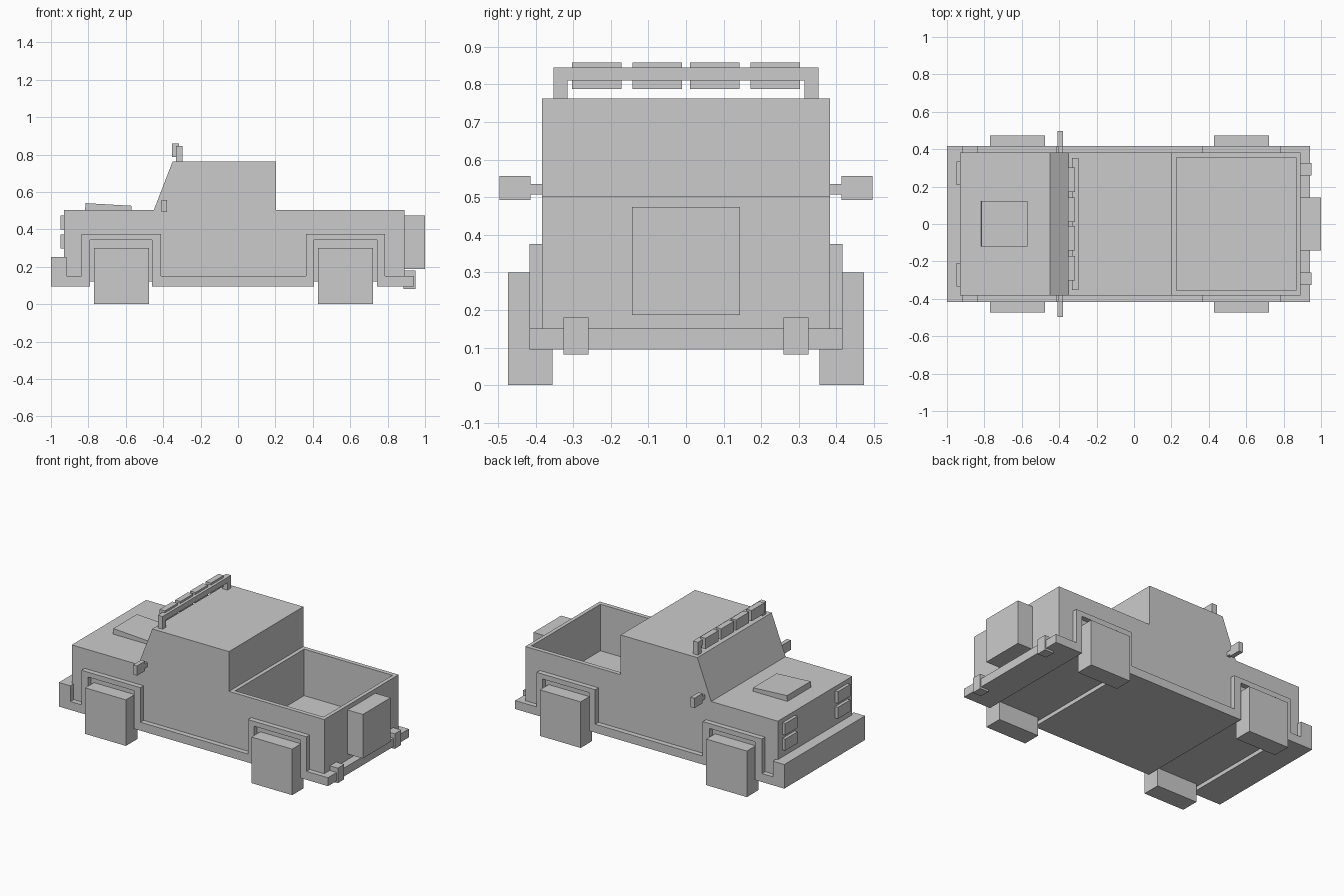
import bpy, bmesh

if "Cube" in bpy.data.objects:
    bpy.data.objects.remove(bpy.data.objects["Cube"])


def prism(name, profile, y0, y1):
    """Extrude an (x, z) profile from y0 to y1."""
    bm = bmesh.new()
    face = bm.faces.new([bm.verts.new((x, y0, z)) for x, z in profile])
    ext = bmesh.ops.extrude_face_region(bm, geom=[face])
    verts = [g for g in ext["geom"] if isinstance(g, bmesh.types.BMVert)]
    bmesh.ops.translate(bm, verts=verts, vec=(0, y1 - y0, 0))
    bmesh.ops.recalc_face_normals(bm, faces=bm.faces)
    mesh = bpy.data.meshes.new(name)
    bm.to_mesh(mesh)
    bm.free()
    obj = bpy.data.objects.new(name, mesh)
    bpy.context.collection.objects.link(obj)
    return obj


def box(name, x0, x1, y0, y1, z0, z1):
    return prism(name, [(x0, z0), (x1, z0), (x1, z1), (x0, z1)], y0, y1)


def pair(name, x0, x1, y0, y1, z0, z1):
    """The same box on both sides of the centre line."""
    box(name + "_left", x0, x1, -y1, -y0, z0, z1)
    box(name + "_right", x0, x1, y0, y1, z0, z1)


def cut(obj, cutter):
    mod = obj.modifiers.new("cut", "BOOLEAN")
    mod.operation = "DIFFERENCE"
    mod.solver = "EXACT"
    mod.object = cutter
    bpy.context.view_layer.objects.active = obj
    bpy.ops.object.modifier_apply(modifier=mod.name)
    bpy.data.objects.remove(cutter)


# Body and cab with an open cargo bed
body = prism("body", [(-.93, .12), (.89, .12), (.89, .503), (.203, .503), (.203, .762),
                      (-.35, .762), (-.45, .503), (-.93, .503)], -.383, .383)
cut(body, box("bed_cutter", .228, .865, -.355, .355, .20, .7))

# Bumpers, sills and square wheel arches as one trim profile, hollow inside the body
outline = [(-1, .095), (-1, .252), (-.917, .252), (-.917, .15)]
for a, b in ((-.838, -.412), (.363, .785)):
    outline += [(a, .15), (a, .375), (b, .375), (b, .15)]
outline += [(.94, .15), (.94, .095)]
for a, b in ((.405, .743), (-.79, -.46)):
    outline += [(b, .095), (b, .343), (a, .343), (a, .095)]
trim = prism("bumper_and_arch_trim", outline, -.416, .416)
cut(trim, box("trim_cutter", -.90, .87, -.365, .365, .15, .45))

# Wheels
pair("front_wheel", -.77, -.477, .355, .473, 0, .3)
pair("rear_wheel", .428, .722, .355, .473, 0, .3)

# Headlights, upper and lower
pair("upper_headlight", -.95, -.93, .208, .335, .398, .475)
pair("lower_headlight", -.95, -.93, .208, .335, .298, .373)

# Hood scoop
prism("hood_scoop", [(-.818, .50), (-.57, .50), (-.57, .526), (-.815, .54)], -.12, .124)

# Mirrors
pair("mirror_arm", -.405, -.383, .38, .413, .507, .535)
pair("mirror", -.408, -.38, .413, .496, .492, .556)

# Roof light bar
pair("light_bar_post", -.332, -.297, .315, .352, .76, .81)
box("light_bar", -.332, -.297, -.352, .352, .81, .845)
pair("inner_roof_light", -.353, -.315, .011, .142, .788, .858)
pair("outer_roof_light", -.353, -.315, .171, .303, .788, .858)

# Spare wheel and rear tow blocks
box("spare_wheel", .89, 1, -.143, .143, .187, .474)
pair("tow_block", .885, .948, .26, .326, .082, .18)
